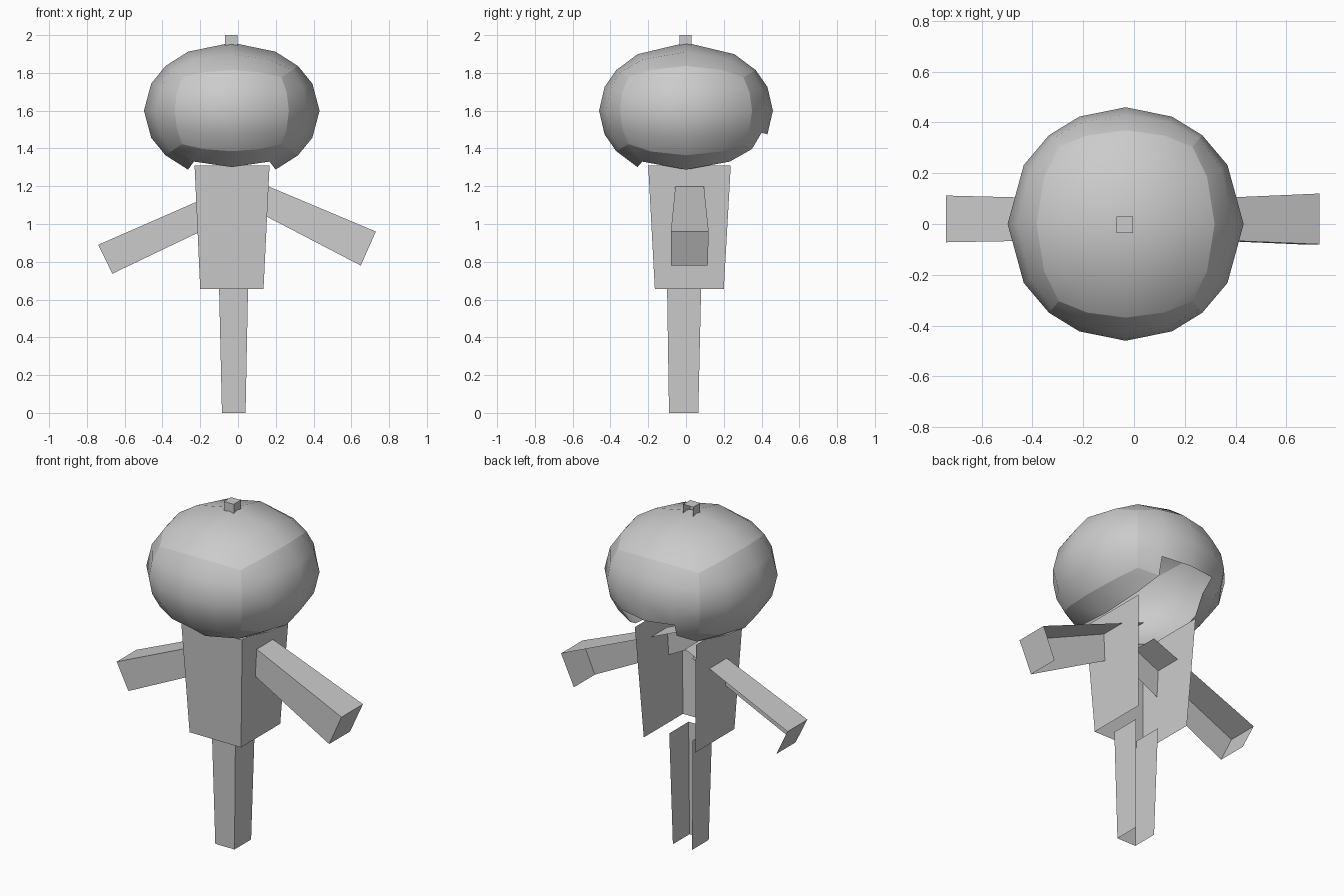
import bpy, bmesh
from mathutils import Vector

if "Cube" in bpy.data.objects:
    bpy.data.objects.remove(bpy.data.objects["Cube"])


def finish(bm, name):
    bmesh.ops.remove_doubles(bm, verts=bm.verts, dist=1e-5)
    mesh = bpy.data.meshes.new(name)
    bm.to_mesh(mesh)
    bm.free()
    obj = bpy.data.objects.new(name, mesh)
    bpy.context.collection.objects.link(obj)
    return obj


def open_box(name, corners, walls):
    """Front outline of (x, z, y_front, y_back), counter-clockwise from the
    front; the listed outline edges get a wall running back. Rear stays open."""
    bm = bmesh.new()
    front = [bm.verts.new((x, y0, z)) for x, z, y0, y1 in corners]
    back = [bm.verts.new((x, y1, z)) for x, z, y0, y1 in corners]
    bm.faces.new(front)
    for i in walls:
        j = (i + 1) % len(corners)
        bm.faces.new((front[j], front[i], back[i], back[j]))
    bmesh.ops.delete(bm, geom=[v for v in bm.verts if not v.link_faces], context='VERTS')
    return finish(bm, name)


# Post and torso: front and two side walls
open_box("post", [(-.085, 0, -.09, .065), (.04, 0, -.09, .065),
                  (.053, .655, -.10, .08), (-.10, .655, -.10, .08)], (1, 3))
open_box("torso", [(-.20, .655, -.165, .20), (.135, .655, -.165, .20),
                   (.167, 1.31, -.20, .237), (-.23, 1.31, -.20, .237)], (1, 3))

# Arms: front, top and outer end
open_box("arm_right_side", [(-.05, 1.144, -.05, .088), (.65, .78, -.08, .115),
                            (.73, .96, -.08, .12), (0, 1.267, -.05, .088)], (1, 2))
open_box("arm_left_side", [(-.665, .737, -.07, .11), (0, 1.055, -.06, .095),
                           (-.06, 1.187, -.06, .095), (-.74, .89, -.072, .112)], (2, 3))

# Stem: front, sides and top
open_box("stem", [(-.068, 1.93, -.035, .03), (-.003, 1.93, -.035, .03),
                  (-.003, 2.0, -.035, .03), (-.068, 2.0, -.035, .03)], (1, 2, 3))

# Head: gridded box pushed out to an ellipsoid, open underneath and low at the back
bm = bmesh.new()
bmesh.ops.create_cube(bm, size=2)
bmesh.ops.subdivide_edges(bm, edges=bm.edges[:], cuts=3, use_grid_fill=True)


def in_opening(face):
    c = face.calc_center_median()
    under = c.z < -.99 and c.y > -.5
    rear = c.y > .99 and c.z < -.5
    return abs(c.x) < .5 and (under or rear)


bmesh.ops.delete(bm, geom=[f for f in bm.faces if in_opening(f)], context='FACES')
for e in bm.edges:
    mid = (e.verts[0].co + e.verts[1].co) / 2
    e.smooth = sum(abs(c) > .99 for c in mid) < 2
for f in bm.faces:
    f.smooth = True
for v in bm.verts:
    d = Vector((v.co.x, v.co.y * 1.17, v.co.z * .87)).normalized()
    v.co = (d.x * .465 - .033, d.y * .46, d.z * .36 + 1.6)
finish(bm, "head")
